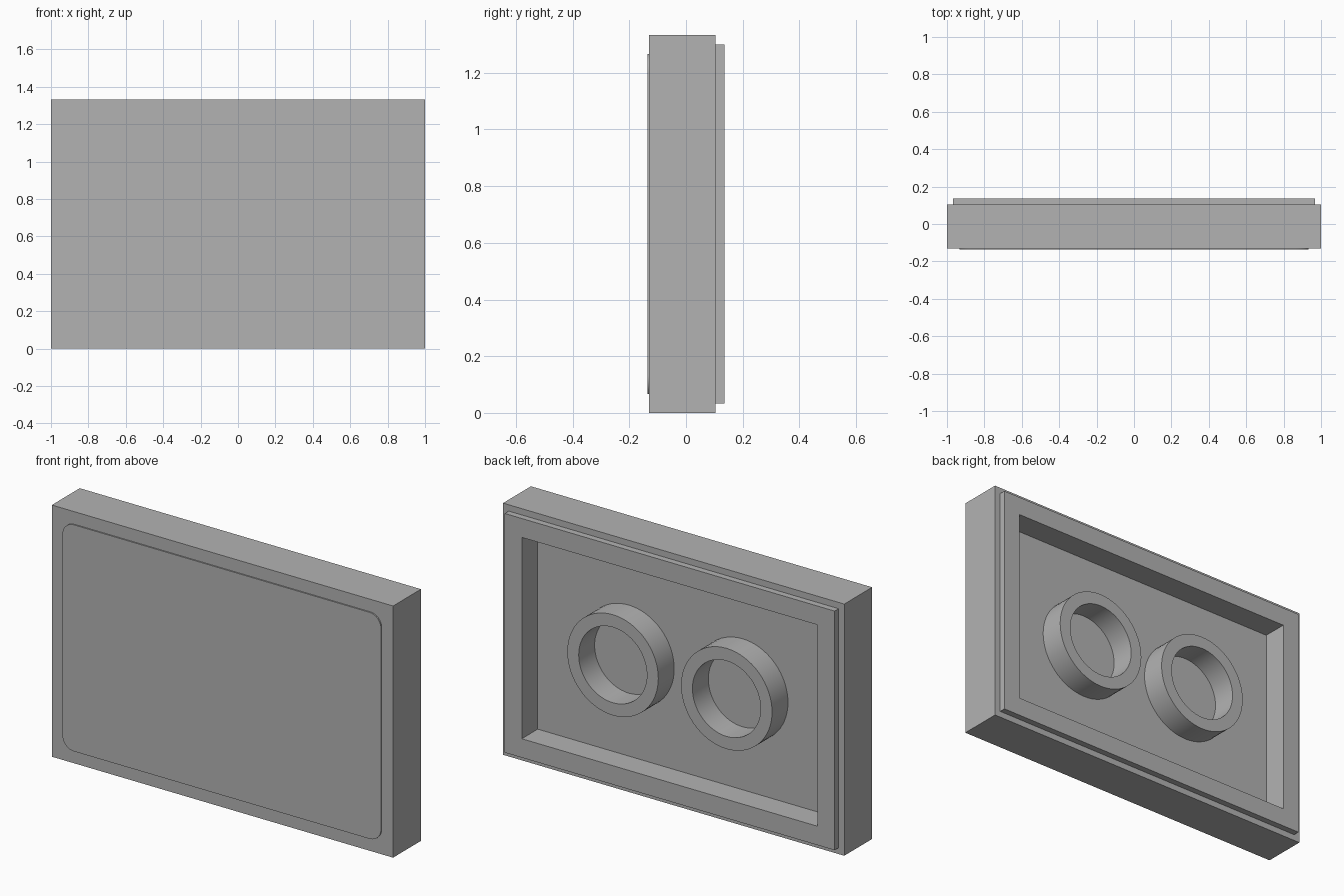
import bpy, bmesh, math

cube = bpy.data.objects.get("Cube")
if cube:
    bpy.data.objects.remove(cube, do_unlink=True)

UNIT = 1 / 30            # design grid: the block is 60 x 40 x 7 units
MID_Z = 20 * UNIT
BACK = 4.1 * UNIT        # rear rim plane
FLOOR = 0.1 * UNIT       # bottom of the rear recess
FACE = -3.9 * UNIT       # front of the block

grey = bpy.data.materials.new("plain grey")
grey.use_nodes = True
colour = (0.45, 0.45, 0.45, 1)
grey.diffuse_color = colour
grey.node_tree.nodes["Principled BSDF"].inputs["Base Color"].default_value = colour


def loft(name, loops, cap=True, smooth=False):
    """Bridge successive outlines; cap both ends, or join last to first."""
    bm = bmesh.new()
    rows = [[bm.verts.new(p) for p in loop] for loop in loops]
    n = len(rows[0])
    following = rows[1:] if cap else rows[1:] + rows[:1]
    for a, b in zip(rows, following):
        for i in range(n):
            j = (i + 1) % n
            bm.faces.new((a[i], a[j], b[j], b[i]))
    if cap:
        bm.faces.new(rows[0])
        bm.faces.new(rows[-1])
    bmesh.ops.recalc_face_normals(bm, faces=bm.faces)
    mesh = bpy.data.meshes.new(name)
    bm.to_mesh(mesh)
    bm.free()
    mesh.materials.append(grey)
    obj = bpy.data.objects.new(name, mesh)
    bpy.context.collection.objects.link(obj)
    if smooth:
        bpy.ops.object.select_all(action='DESELECT')
        obj.select_set(True)
        bpy.context.view_layer.objects.active = obj
        bpy.ops.object.shade_smooth_by_angle(angle=math.radians(30))
    return obj


def rectangle(half_x, half_z, y):
    return [(sx * half_x * UNIT, y, MID_Z + sz * half_z * UNIT)
            for sx, sz in ((-1, -1), (1, -1), (1, 1), (-1, 1))]


def rounded(half_x, half_z, radius, y, steps=10):
    points = []
    for corner, (sx, sz) in enumerate(((1, 1), (-1, 1), (-1, -1), (1, -1))):
        for k in range(steps + 1):
            a = math.pi / 2 * (corner + k / steps)
            points.append(((sx * (half_x - radius) + radius * math.cos(a)) * UNIT, y,
                           MID_Z + (sz * (half_z - radius) + radius * math.sin(a)) * UNIT))
    return points


def circle(cx, radius, y, sides=64):
    turn = 2 * math.pi / sides
    return [((cx + radius * math.cos(turn * i)) * UNIT, y,
             MID_Z + radius * math.sin(turn * i) * UNIT) for i in range(sides)]


# Block with a stepped rear lip and a rectangular recess
step = BACK - UNIT
loft("housing", [rectangle(30, 20, FACE), rectangle(30, 20, step),
                 rectangle(29, 19, step), rectangle(29, 19, BACK),
                 rectangle(26, 16, BACK), rectangle(26, 16, FLOOR)])

# Thin raised panel with rounded corners on the front
loft("front_panel", [rounded(28, 18, 2, FACE + 0.002),
                     rounded(28, 18, 2, FACE - 0.2 * UNIT)], smooth=True)

# Two round collars standing in the recess, flush with the lip
for side, cx in (("left", 10), ("right", -10)):
    root = FLOOR - 0.002
    loft(side + "_collar", [circle(cx, 8, root), circle(cx, 8, BACK),
                            circle(cx, 6, BACK), circle(cx, 6, root)],
         cap=False, smooth=True)
